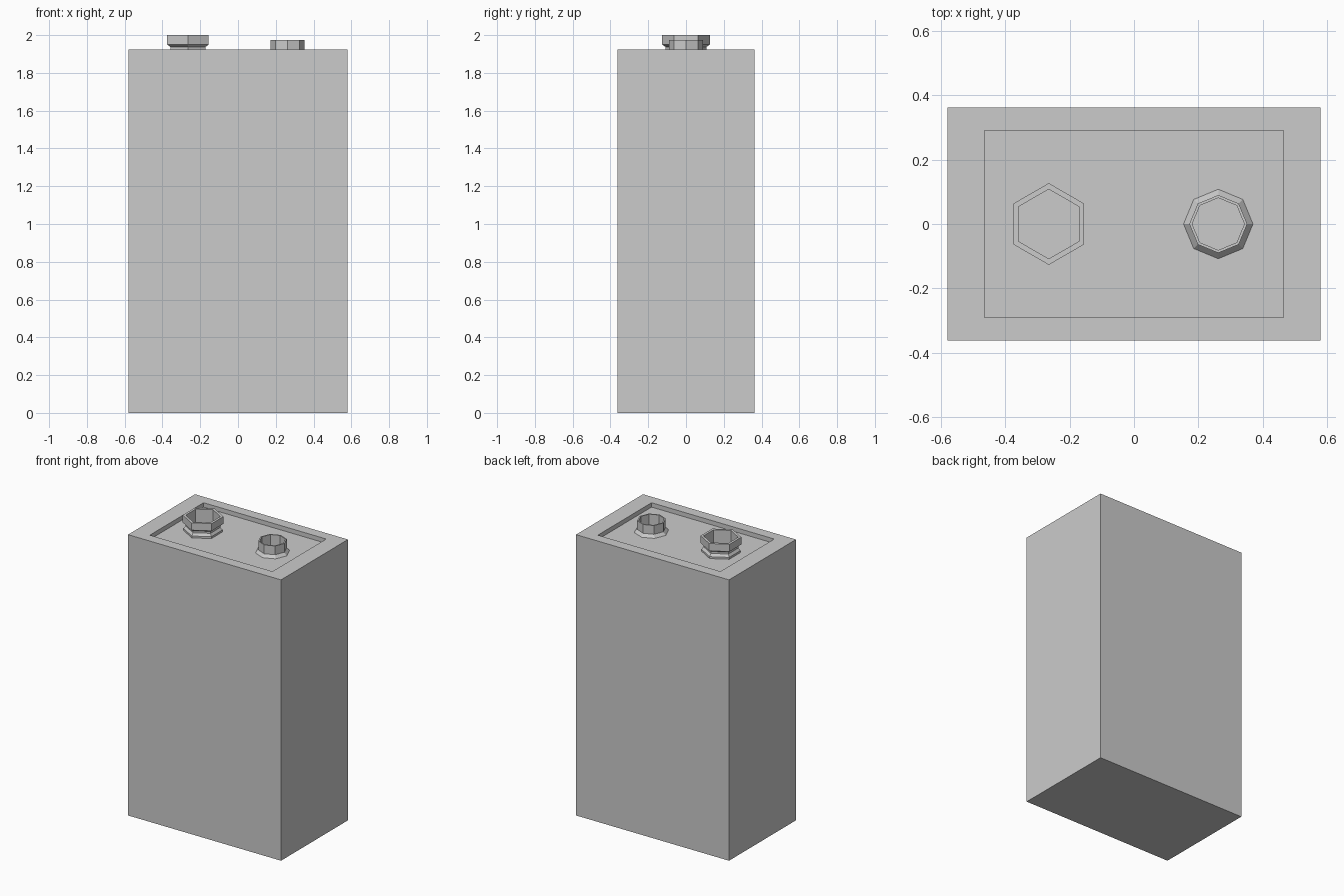
import bpy, bmesh, math

if "Cube" in bpy.data.objects:
    bpy.data.objects.remove(bpy.data.objects["Cube"])

FLOOR = 1.895  # recessed top plate height


def finish(name, bm):
    bmesh.ops.recalc_face_normals(bm, faces=bm.faces)
    mesh = bpy.data.meshes.new(name)
    bm.to_mesh(mesh)
    bm.free()
    obj = bpy.data.objects.new(name, mesh)
    bpy.context.collection.objects.link(obj)
    return obj


def terminal(name, x, sides, profile):
    """Stack polygon rings of (radius, z), vertices on the y axis; cap both ends."""
    bm = bmesh.new()
    rings = []
    for r, z in profile:
        angles = [math.pi / 2 + math.tau * i / sides for i in range(sides)]
        rings.append([bm.verts.new((x + r * math.cos(a), r * math.sin(a), z)) for a in angles])
    for a, b in zip(rings, rings[1:]):
        for i in range(sides):
            j = (i + 1) % sides
            bm.faces.new((a[i], a[j], b[j], b[i]))
    bm.faces.new(rings[0])
    bm.faces.new(rings[-1])
    return finish(name, bm)


# Battery case: box with an inset, sunken top
bm = bmesh.new()
bmesh.ops.create_cube(bm, size=1)
for v in bm.verts:
    v.co = (v.co.x * 1.16, v.co.y * 0.725, (v.co.z + 0.5) * 1.925)
top = max(bm.faces, key=lambda f: f.calc_center_median().z)
bmesh.ops.inset_region(bm, faces=[top], thickness=0.07)
for v in top.verts:
    v.co.x = math.copysign(0.465, v.co.x)
    v.co.y = math.copysign(0.291, v.co.y)
wall = bmesh.ops.extrude_discrete_faces(bm, faces=[top])["faces"][0]
for v in wall.verts:
    v.co.z = FLOOR
finish("battery_case", bm)

# Large hexagonal socket terminal with a pinched neck
terminal("socket_terminal", -0.265, 6, [
    (0.122, FLOOR), (0.122, 1.908), (0.108, 1.925), (0.108, 1.938),
    (0.127, 1.95), (0.127, 2.0), (0.108, 2.0), (0.108, FLOOR + 0.005)])

# Small octagonal stud terminal with a flared foot
terminal("stud_terminal", 0.262, 8, [
    (0.108, FLOOR), (0.09, 1.915), (0.09, 1.975),
    (0.081, 1.975), (0.081, FLOOR + 0.005)])
